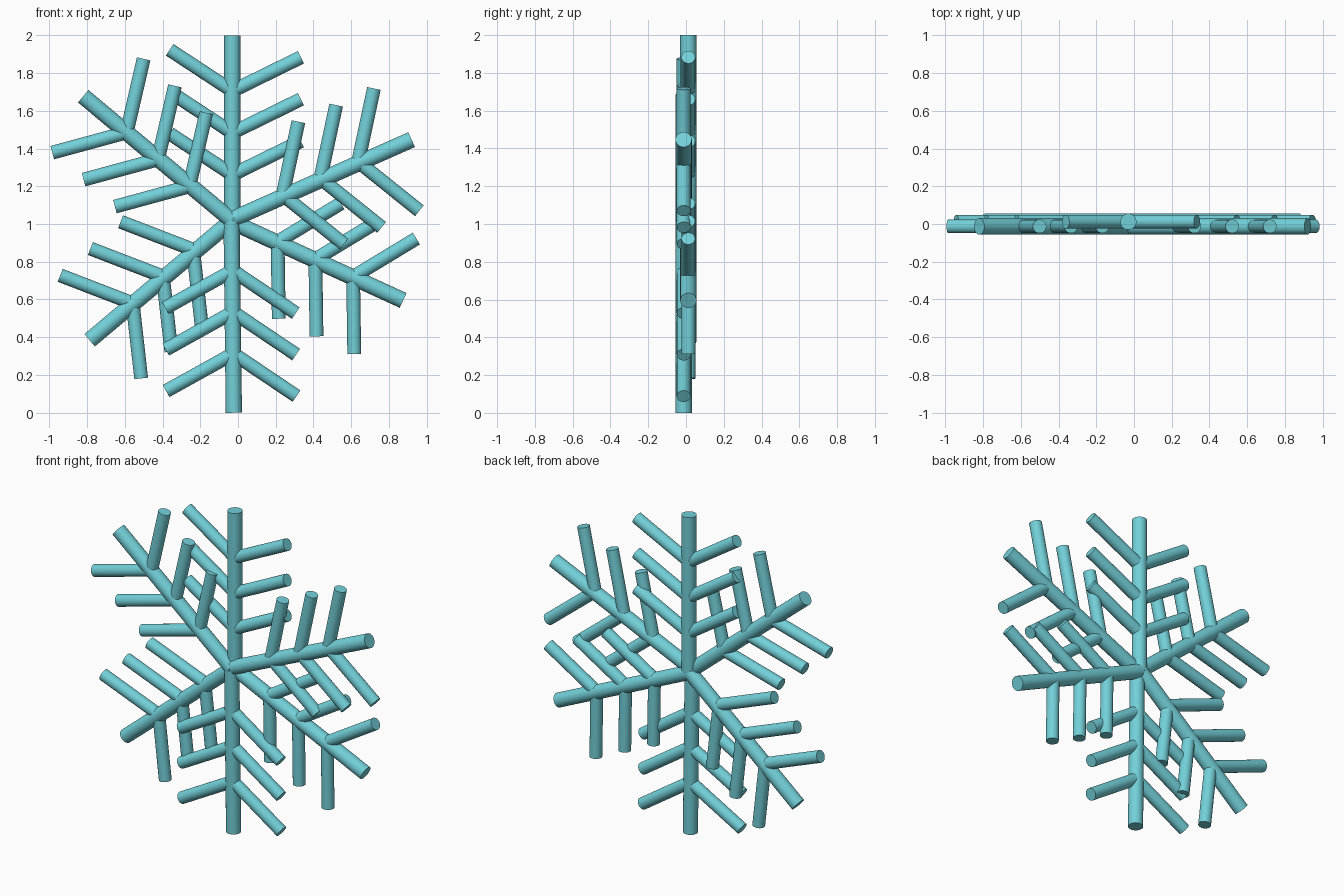
import bpy
from mathutils import Vector

if "Cube" in bpy.data.objects:
    bpy.data.objects.remove(bpy.data.objects["Cube"])

ARM_R, TWIG_R, SHIFT = 0.043, 0.0365, 0.0125

ice = bpy.data.materials.new("ice_blue")
ice.diffuse_color = (0.17, 0.63, 0.69, 1.0)
ice.use_nodes = True
ice.node_tree.nodes["Principled BSDF"].inputs["Base Color"].default_value = ice.diffuse_color


def rod(name, a, b, radius, y):
    """Round rod between two (x, z) points in the plane y."""
    a, b = Vector((a[0], y, a[1])), Vector((b[0], y, b[1]))
    d = b - a
    bpy.ops.mesh.primitive_cylinder_add(vertices=32, radius=radius, depth=d.length,
                                        location=(a + b) / 2)
    ob = bpy.context.object
    ob.name = name
    ob.rotation_euler = d.to_track_quat('Z', 'Y').to_euler()
    ob.data.materials.append(ice)
    bpy.ops.object.shade_smooth_by_angle()


# name, side (+ back / - front), centre end, tip, outermost fork,
# step to the next fork inwards, the two twig directions
ARMS = [
    ("top", 1, (-.03, 1.0), (-.03, 2.0), (-.03, 1.705),
     (0, -.222), (-.332, .218), (.363, .178)),
    ("upper_right", -1, (-.02, 1.03), (.92, 1.447), (.637, 1.33),
     (-.2, -.088), (.083, .388), (.324, -.26)),
    ("lower_right", 1, (-.03, 1.01), (.875, .595), (.61, .72),
     (-.2, .093), (.006, -.408), (.335, .203)),
    ("bottom", -1, (-.034, 1.02), (-.022, 0.0), (-.024, .313),
     (-.002, .220), (.334, -.225), (-.357, -.198)),
    ("lower_left", 1, (-.03, 1.02), (-.786, .384), (-.558, .58),
     (.16, .142), (.045, -.398), (-.384, .148)),
    ("upper_left", -1, (-.034, 1.02), (-.82, 1.677), (-.59, 1.485),
     (.166, -.143), (.09, .39), (-.394, -.107)),
]

for name, side, start, tip, fork, step, *twigs in ARMS:
    y = side * SHIFT
    rod(name + "_arm", start, tip, ARM_R, y)
    # three pairs of twigs along the arm
    for i in range(3):
        node = Vector(fork) + i * Vector(step)
        for j, t in enumerate(twigs):
            rod(f"{name}_twig_{i + 1}{'ab'[j]}", node, node + Vector(t), TWIG_R, y)
